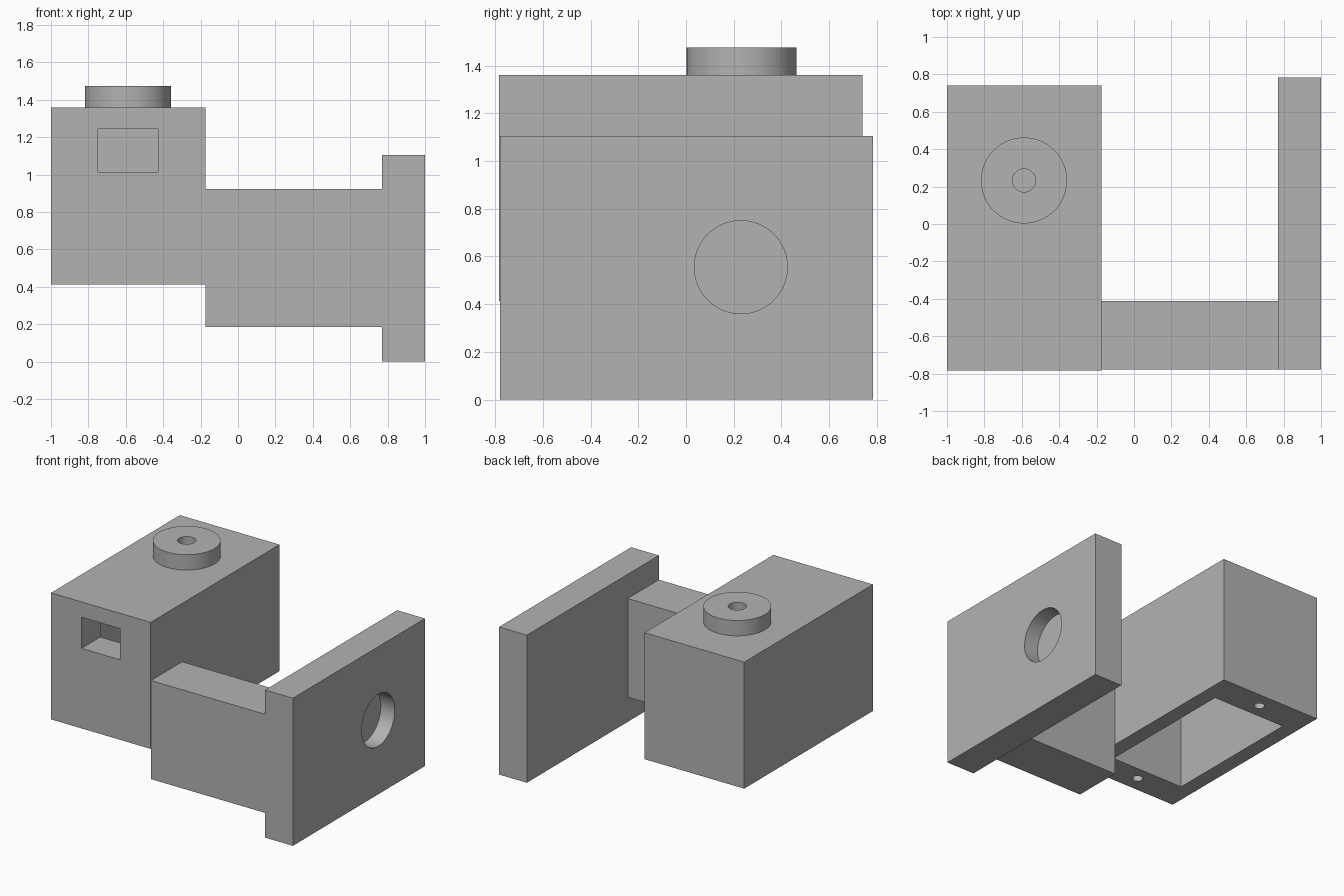
import bpy
import math

cube = bpy.data.objects.get("Cube")
if cube:
    bpy.data.objects.remove(cube, do_unlink=True)

# One plain colour
grey = bpy.data.materials.new("plain_grey")
grey.use_nodes = True
colour = (0.45, 0.45, 0.45, 1)
grey.diffuse_color = colour
grey.node_tree.nodes["Principled BSDF"].inputs["Base Color"].default_value = colour


def finish(name):
    ob = bpy.context.object
    ob.name = name
    ob.data.materials.append(grey)
    return ob


def box(name, x, y, z):
    """Box from (low, high) ranges."""
    ranges = (x, y, z)
    bpy.ops.mesh.primitive_cube_add(size=1, location=[(a + b) / 2 for a, b in ranges])
    ob = bpy.context.object
    ob.scale = [b - a for a, b in ranges]
    bpy.ops.object.transform_apply(location=False, rotation=False, scale=True)
    return finish(name)


def cylinder(name, radius, depth, centre, rotation=(0, 0, 0)):
    bpy.ops.mesh.primitive_cylinder_add(vertices=64, radius=radius, depth=depth,
                                        location=centre, rotation=rotation)
    return finish(name)


def cut(target, *cutters):
    """Subtract the cutters, then discard them."""
    for cutter in cutters:
        cutter.hide_render = True
        mod = target.modifiers.new("cut", 'BOOLEAN')
        mod.operation = 'DIFFERENCE'
        mod.solver = 'EXACT'
        mod.object = cutter
        bpy.ops.object.select_all(action='DESELECT')
        bpy.context.view_layer.objects.active = target
        target.select_set(True)
        bpy.ops.object.modifier_apply(modifier=mod.name)
        bpy.data.objects.remove(cutter, do_unlink=True)
    bpy.ops.object.shade_smooth_by_angle(angle=math.radians(30))


KNOB_X, KNOB_Y = -0.588, 0.233
BOTTOM, TOP = 0.413, 1.36

# Hollow housing: open below, front window, two screw holes in the rim
housing = box("housing", (-1, -0.175), (-0.783, 0.74), (BOTTOM, TOP))
cavity = box("cavity_cutter", (-0.887, -0.288), (-0.56, 0.513), (0.2, 1.245))
window = box("window_cutter", (-0.748, -0.428), (-0.9, -0.5), (1.012, 1.245))
screws = [cylinder("screw_cutter", 0.036, 0.46, (KNOB_X, y, BOTTOM))
          for y in (-0.665, 0.622)]
cut(housing, cavity, window, *screws)

# Round boss on the roof with a small blind hole
boss = cylinder("boss", 0.23, 0.115, (KNOB_X, KNOB_Y, TOP + 0.0575))
cut(boss, cylinder("boss_hole_cutter", 0.062, 0.2, (KNOB_X, KNOB_Y, TOP + 0.105)))

# Bridge joining the housing to the end plate
box("bridge", (-0.175, 0.77), (-0.779, -0.411), (0.185, 0.923))

# End plate with a round blind recess on its outer face
plate = box("end_plate", (0.77, 1), (-0.779, 0.783), (0, 1.105))
cut(plate, cylinder("recess_cutter", 0.195, 0.23, (1, 0.23, 0.555),
                    (0, math.pi / 2, 0)))
